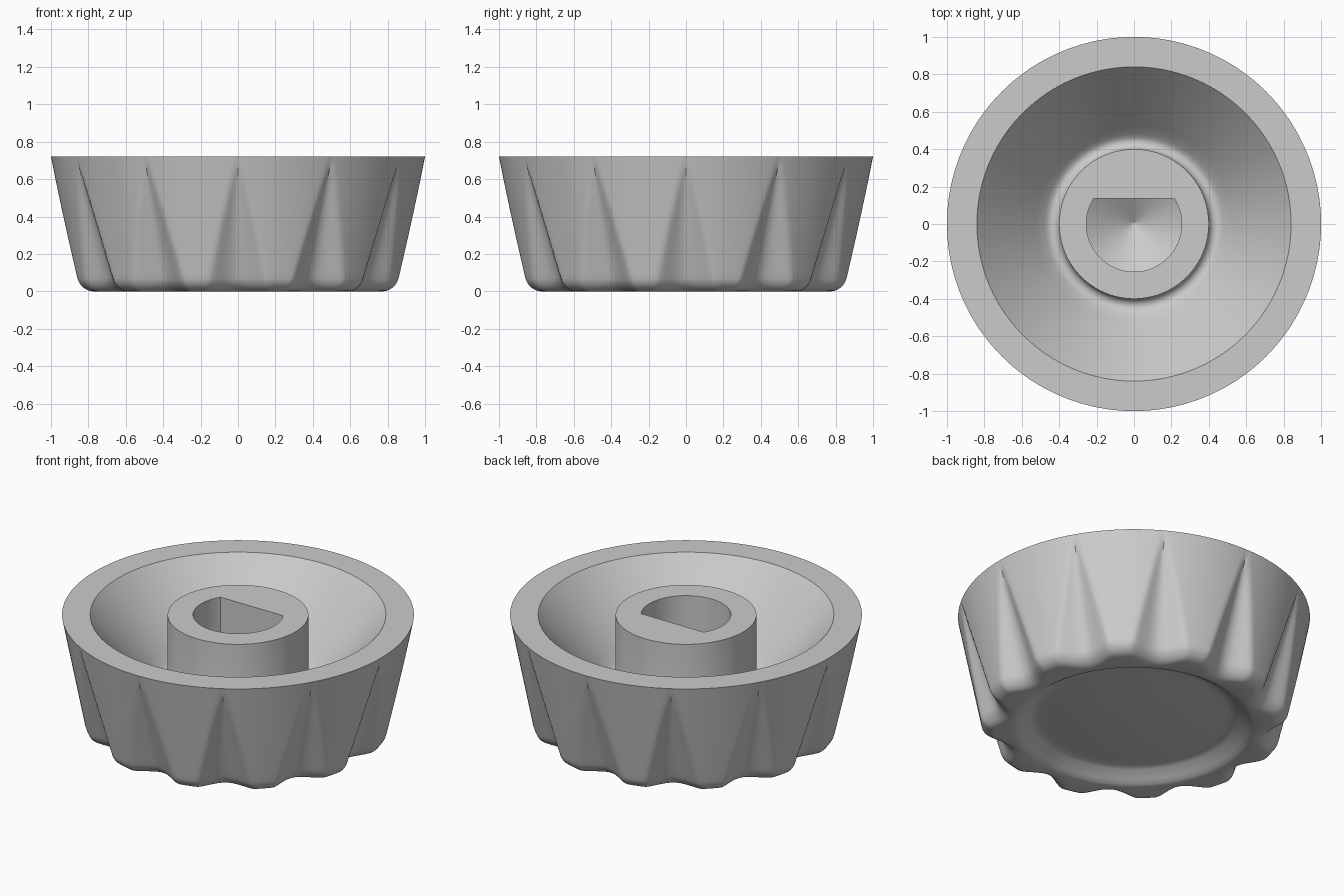
import bpy, bmesh, math

old = bpy.data.objects.get("Cube")
if old:
    bpy.data.objects.remove(old, do_unlink=True)

SEGMENTS = 360
HEIGHT = 0.72
FLUTES = 12
FILLET = 0.07
BORE_RADIUS = 0.255
BORE_FLAT = BORE_RADIUS * math.sin(math.radians(32))


def outer_radius(angle, z):
    """Tapered skirt with conical finger flutes that fade out at the rim."""
    t = (HEIGHT - z) / HEIGHT
    radius = 1 - 0.14 * t
    pitch = 2 * math.pi / FLUTES
    offset = abs((angle + pitch / 2) % pitch - pitch / 2)
    width = math.radians(11.5) * t
    if offset < width:
        radius -= 0.09 * t * (1 - (offset / width) ** 2) ** 1.4
    return radius


def bore_radius(angle):
    """D-shaped shaft hole with its flat towards the back."""
    s = math.sin(angle)
    return min(BORE_RADIUS, BORE_FLAT / s) if s > 0 else BORE_RADIUS


def bore_floor(radius):
    return 0.15 + 0.65 * radius


def plain(r, z):
    return lambda angle: (r, z)


def skirt(z):
    return lambda angle: (outer_radius(angle, z), z)


def rounded_foot(a):
    z = FILLET * (1 - math.sin(a))
    return lambda angle: (outer_radius(angle, z) - FILLET * (1 - math.cos(a)), z)


def bore(scale):
    def ring(angle):
        r = bore_radius(angle) * scale
        return r, bore_floor(r)
    return ring


rings = []
# Shallow dome on the face, ringed by a soft groove
for i in range(1, 9):
    r = 0.54 * i / 8
    rings.append(plain(r, 0.035 + 0.035 * (r / 0.54) ** 2))
rings += [plain(r, z) for r, z in
          ((0.565, 0.069), (0.59, 0.06), (0.64, 0.023), (0.665, 0.006), (0.685, 0))]
# Rounded foot and fluted skirt
rings += [rounded_foot(math.pi / 2 * (1 - i / 8)) for i in range(9)]
rings += [skirt(FILLET + (HEIGHT - FILLET) * i / 20) for i in range(1, 21)]
# Flat rim and conical bowl
for i in range(9):
    t = i / 8
    rings.append(plain(0.84 - 0.36 * t, HEIGHT - 0.41 * t))
# Fillet from the bowl up into the shaft post
for i in range(1, 9):
    a = math.radians(-40 - 140 * i / 8)
    rings.append(plain(0.44 + 0.04 * math.cos(a), 0.33 + 0.04 * math.sin(a)))
# Post top, D-shaped bore and its conical end
rings.append(plain(0.4, HEIGHT))
rings.append(lambda angle: (bore_radius(angle), HEIGHT))
rings += [bore(s) for s in (1, 0.75, 0.5, 0.25, 0.08)]

bm = bmesh.new()
loops = []
for ring in rings:
    loop = []
    for k in range(SEGMENTS):
        angle = 2 * math.pi * k / SEGMENTS
        r, z = ring(angle)
        loop.append(bm.verts.new((r * math.cos(angle), r * math.sin(angle), z)))
    loops.append(loop)
for low, high in zip(loops, loops[1:]):
    for k in range(SEGMENTS):
        n = (k + 1) % SEGMENTS
        bm.faces.new((low[k], low[n], high[n], high[k]))
# Close both ends at the axis
for loop, z in ((loops[0], 0.035), (loops[-1], bore_floor(0))):
    tip = bm.verts.new((0, 0, z))
    for k in range(SEGMENTS):
        bm.faces.new((tip, loop[k], loop[(k + 1) % SEGMENTS]))
bmesh.ops.recalc_face_normals(bm, faces=bm.faces)

mesh = bpy.data.meshes.new("fluted_knob")
bm.to_mesh(mesh)
bm.free()
knob = bpy.data.objects.new("fluted_knob", mesh)
bpy.context.collection.objects.link(knob)

# Plain grey plastic
grey = bpy.data.materials.new("light_grey")
grey.use_nodes = True
colour = (0.6, 0.6, 0.6, 1)
grey.diffuse_color = colour
grey.node_tree.nodes["Principled BSDF"].inputs["Base Color"].default_value = colour
mesh.materials.append(grey)

bpy.ops.object.select_all(action='DESELECT')
knob.select_set(True)
bpy.context.view_layer.objects.active = knob
bpy.ops.object.shade_smooth_by_angle(angle=math.radians(32))
